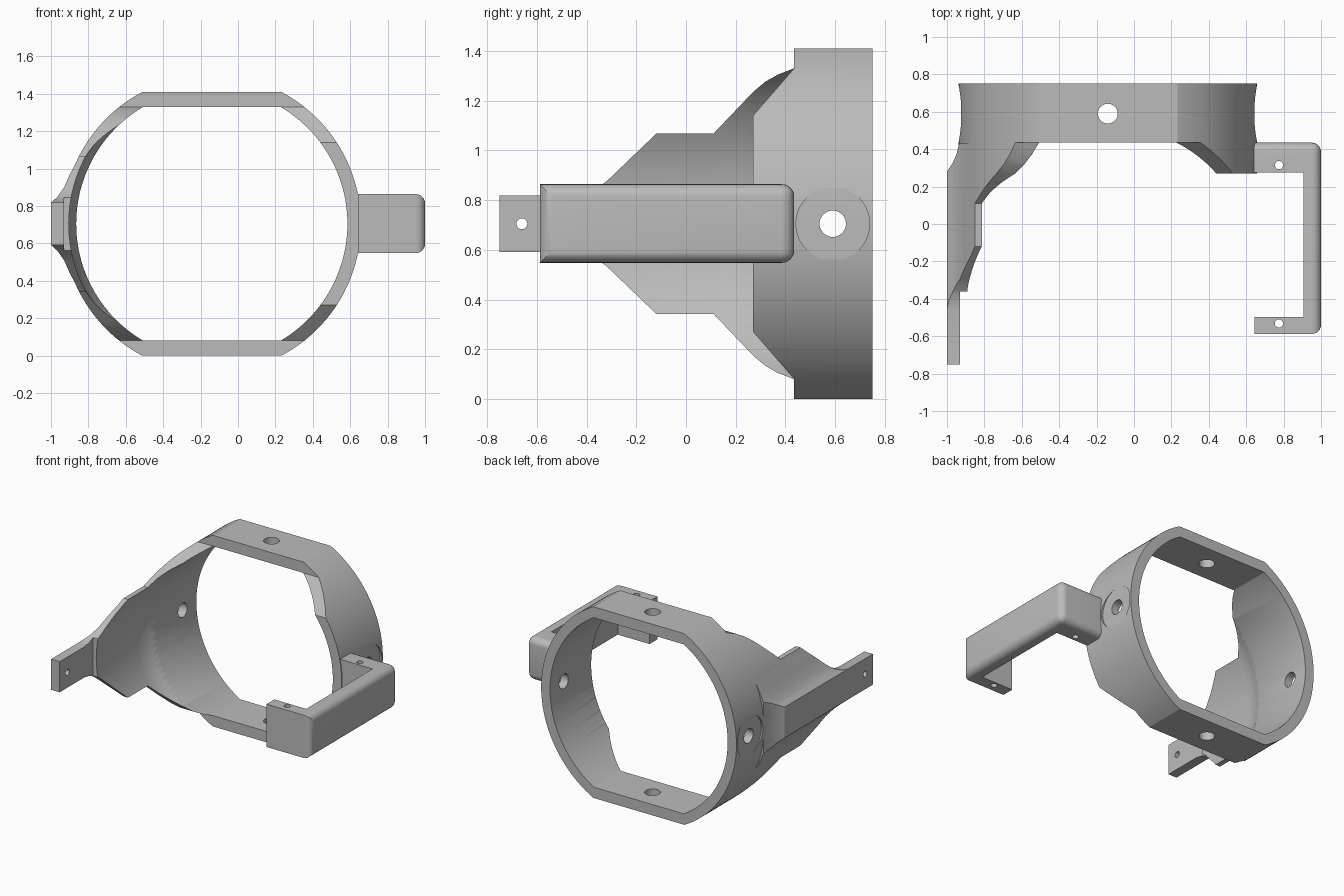
import bpy, bmesh, math

if "Cube" in bpy.data.objects:
    bpy.data.objects.remove(bpy.data.objects["Cube"], do_unlink=True)

CX, CZ = -0.14, 0.705      # ring axis
SCREW_Y = 0.59

grey = bpy.data.materials.new("plain grey")
grey.use_nodes = True
grey.diffuse_color = (0.5, 0.5, 0.5, 1)
grey.node_tree.nodes["Principled BSDF"].inputs["Base Color"].default_value = (0.5, 0.5, 0.5, 1)


def loft(name, loops):
    """Closed solid through equally long point loops."""
    bm = bmesh.new()
    rows = [[bm.verts.new(p) for p in loop] for loop in loops]
    n = len(rows[0])
    for a, b in zip(rows, rows[1:]):
        for i in range(n):
            j = (i + 1) % n
            bm.faces.new((a[i], a[j], b[j], b[i]))
    bm.faces.new(rows[0])
    bm.faces.new(rows[-1])
    bmesh.ops.recalc_face_normals(bm, faces=bm.faces)
    mesh = bpy.data.meshes.new(name)
    bm.to_mesh(mesh)
    bm.free()
    mesh.materials.append(grey)
    ob = bpy.data.objects.new(name, mesh)
    bpy.context.collection.objects.link(ob)
    return ob


def place(axis, t, u, v):
    return {"x": (t, u, v), "y": (u, t, v), "z": (u, v, t)}[axis]


def prism(name, pts, axis, start, end):
    return loft(name, [[place(axis, t, u, v) for u, v in pts] for t in (start, end)])


def circle(r, u, v, n=96):
    return [(u + r * math.cos(2 * math.pi * i / n), v + r * math.sin(2 * math.pi * i / n))
            for i in range(n)]


def flat_circle(r, half, n=48):
    """Circle about the ring axis, cut flat at top and bottom."""
    a = math.asin(half / r)
    right = [(r * math.cos(t), r * math.sin(t))
             for t in (-a + 2 * a * i / n for i in range(n + 1))]
    return [(CX + x, CZ + z) for x, z in right] + [(CX - x, CZ - z) for x, z in right]


def boolean(ob, cutter, op="DIFFERENCE"):
    mod = ob.modifiers.new("cut", "BOOLEAN")
    mod.object, mod.operation, mod.solver = cutter, op, "EXACT"
    bpy.context.view_layer.objects.active = ob
    bpy.ops.object.modifier_apply(modifier=mod.name)
    bpy.data.objects.remove(cutter, do_unlink=True)


def drill(ob, r, axis, start, end, u, v):
    boolean(ob, prism("drill", circle(r, u, v, 40), axis, start, end))


def finish(ob):
    bpy.ops.object.select_all(action="DESELECT")
    ob.select_set(True)
    bpy.context.view_layer.objects.active = ob
    bpy.ops.object.shade_smooth_by_angle(angle=math.radians(28))


def mirrored(half):
    """Upper half of a profile plus its mirror below the axis height."""
    return [(u, CZ + h) for u, h in half] + [(u, CZ - h) for u, h in reversed(half)]


# Ring tube
ring = prism("ring_bracket", flat_circle(0.797, 0.705), "y", -0.75, 0.75)

# Side spine with concave blends, faded into the ring at the back
spine = prism("spine", mirrored([(-1, 0.113), (-0.965, 0.145), (-0.93, 0.195), (-0.9, 0.262),
                                 (-0.862, 0.335), (-0.8, 0.38)]), "y", -0.75, 0.44)
fade = [(-1.1, 0.28), (-1, 0.28), (-0.97, 0.325), (-0.95, 0.37), (-0.935, 0.43),
        (-0.7, 0.432), (-0.7, 0.6), (-1.1, 0.6)]
boolean(spine, prism("fade", fade, "z", -1, 3))
boolean(ring, spine, "UNION")

# Bore, widening towards the front
boolean(ring, prism("bore", flat_circle(0.725, 0.625), "y", -1, 1))
flare = [(0.32, 0.7), (0.27, 0.725), (0.22, 0.744), (0.17, 0.758), (0.11, 0.765), (-1, 0.765)]
boolean(ring, loft("flare", [[(x, y, z) for x, z in circle(r, CX, CZ)] for y, r in flare]))

# Front outline on the short side
boolean(ring, prism("short_side", mirrored(
    [(0.27, 0.435), (0.435, 0.625), (0.435, 1), (-1, 1)]), "x", -0.2, 2))

# Front outline on the long side, above and below the strip
outline = [(-1, 0.113), (-0.46, 0.113), (-0.41, 0.122), (-0.36, 0.142), (-0.32, 0.17),
           (-0.12, 0.362), (0.11, 0.362), (0.27, 0.53), (0.32, 0.572), (0.37, 0.6),
           (0.435, 0.625), (0.435, 1), (-1, 1)]
for side in (1, -1):
    boolean(ring, prism("long_side", [(y, CZ + side * h) for y, h in outline], "x", -2, 0))

# Thin end strip
boolean(ring, prism("strip_step", [(-0.93, -1), (0, -1), (0, -0.36), (-0.93, -0.36)], "z", 0.4, 1))
drill(ring, 0.022, "x", -1.2, -0.8, -0.66, CZ)

# Screw seats and holes
drill(ring, 0.148, "x", -1.2, -0.924, SCREW_Y, CZ)
drill(ring, 0.148, "x", 0.644, 1.2, SCREW_Y, CZ)
drill(ring, 0.053, "x", -1.2, 1.2, SCREW_Y, CZ)
drill(ring, 0.053, "z", -0.5, 2, CX, SCREW_Y)
finish(ring)

# U-shaped handle with rounded outer edges
handle = prism("side_handle", [(0.61, 0.435), (1, 0.435), (1, -0.588), (0.645, -0.588),
                               (0.645, -0.497), (0.905, -0.497), (0.905, 0.276), (0.61, 0.276)],
               "z", 0.548, 0.864)
bm = bmesh.new()
bm.from_mesh(handle.data)
rounded = [e for e in bm.edges
           if all(v.co.x > 0.99 for v in e.verts)
           or (all(v.co.y > 0.43 for v in e.verts)
               and abs(e.verts[0].co.z - e.verts[1].co.z) < 0.01)]
bmesh.ops.bevel(bm, geom=rounded, offset=0.05, offset_type="OFFSET", segments=6,
                profile=0.5, affect="EDGES")
bm.to_mesh(handle.data)
bm.free()
for y in (0.315, -0.532):
    drill(handle, 0.022, "z", 0.3, 1.2, 0.775, y)
finish(handle)
